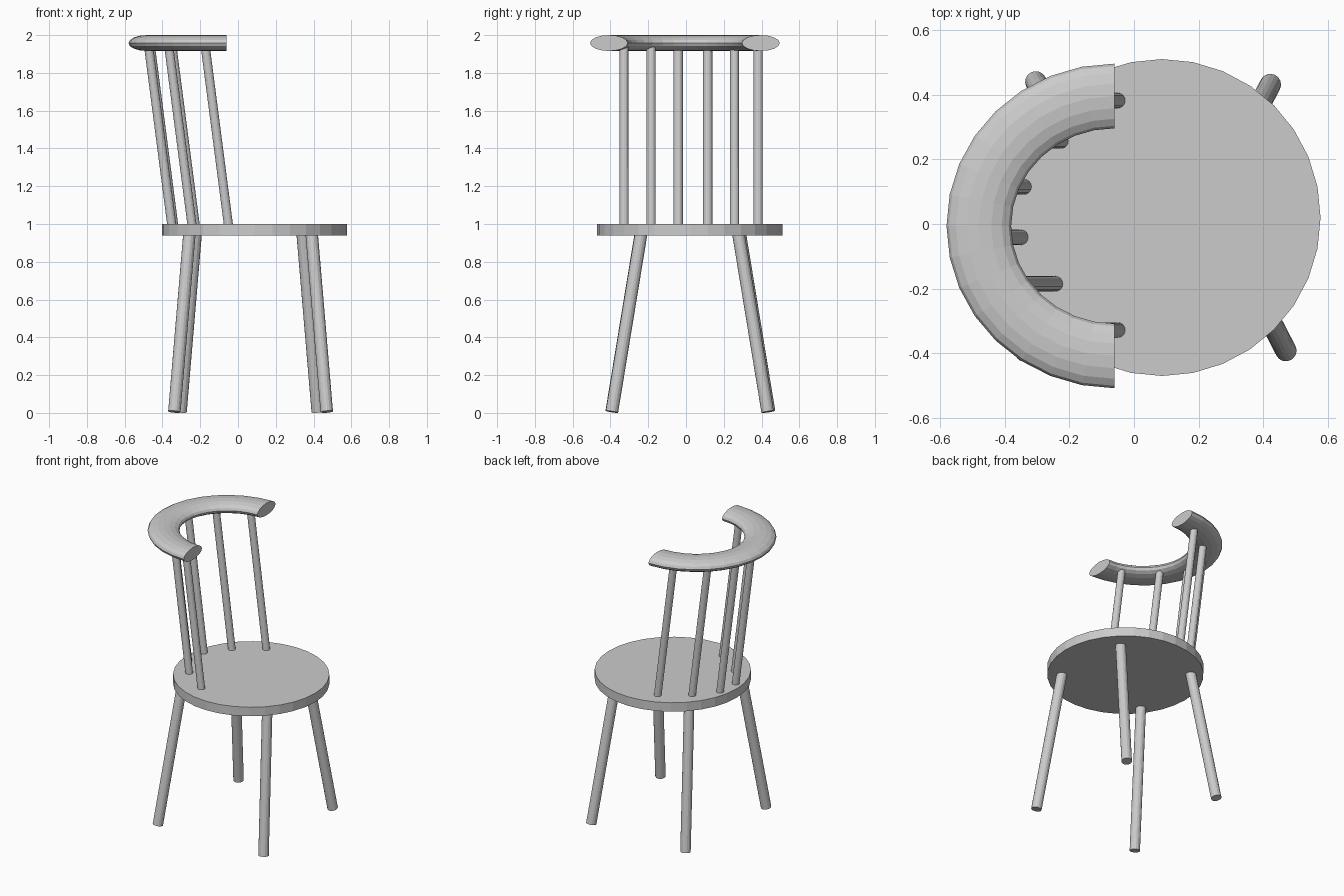
import bpy, bmesh
from math import sin, cos, pi
from mathutils import Vector

if "Cube" in bpy.data.objects:
    bpy.data.objects.remove(bpy.data.objects["Cube"])


def rod(name, a, b, radius, sides):
    """Cylinder running from point a to point b."""
    a, b = Vector(a), Vector(b)
    axis = b - a
    bpy.ops.mesh.primitive_cylinder_add(vertices=sides, radius=radius,
                                        depth=axis.length, location=(a + b) / 2)
    ob = bpy.context.object
    ob.name = name
    ob.rotation_euler = axis.to_track_quat('Z', 'Y').to_euler()
    return ob


# Round seat
rod("seat", (0.087, 0.02, 0.938), (0.087, 0.02, 1.0), 0.49, 32)

# Four splayed legs: foot position and outward lean
feet = {
    "front_right_leg": (0.47, -0.392, -0.08, 0.155),
    "back_right_leg": (0.422, 0.432, -0.08, -0.155),
    "front_left_leg": (-0.337, -0.394, 0.08, 0.155),
    "back_left_leg": (-0.304, 0.44, 0.08, -0.155),
}
for name, (x, y, dx, dy) in feet.items():
    rod(name, (x, y, 0.006), (x + dx, y + dy, 0.95), 0.033, 16)

# Six back spindles, all leaning the same way
bases = [(-0.05, -0.328), (-0.243, -0.185), (-0.35, -0.041),
         (-0.34, 0.115), (-0.226, 0.257), (-0.05, 0.382)]
for i, (x, y) in enumerate(bases):
    rod(f"back_spindle_{i + 1}", (x, y, 0.99), (x - 0.124, y, 1.945), 0.024, 16)

# Curved top rail: flattened oval swept through a half turn
STEPS, SIDES = 16, 16
bm = bmesh.new()
rings = []
for i in range(STEPS + 1):
    t = pi / 2 + pi * i / STEPS
    ring = []
    for j in range(SIDES):
        s = 2 * pi * j / SIDES
        u = 0.1 * cos(s)
        ring.append(bm.verts.new((-0.06 + (0.42 + u) * cos(t),
                                  -0.006 + (0.402 + u) * sin(t),
                                  1.958 + 0.042 * sin(s))))
    rings.append(ring)
for r0, r1 in zip(rings, rings[1:]):
    for j in range(SIDES):
        k = (j + 1) % SIDES
        bm.faces.new((r0[j], r0[k], r1[k], r1[j]))
bm.faces.new(rings[0])
bm.faces.new(rings[-1])
bmesh.ops.recalc_face_normals(bm, faces=bm.faces)
mesh = bpy.data.meshes.new("top_rail")
bm.to_mesh(mesh)
bm.free()
bpy.context.collection.objects.link(bpy.data.objects.new("top_rail", mesh))
